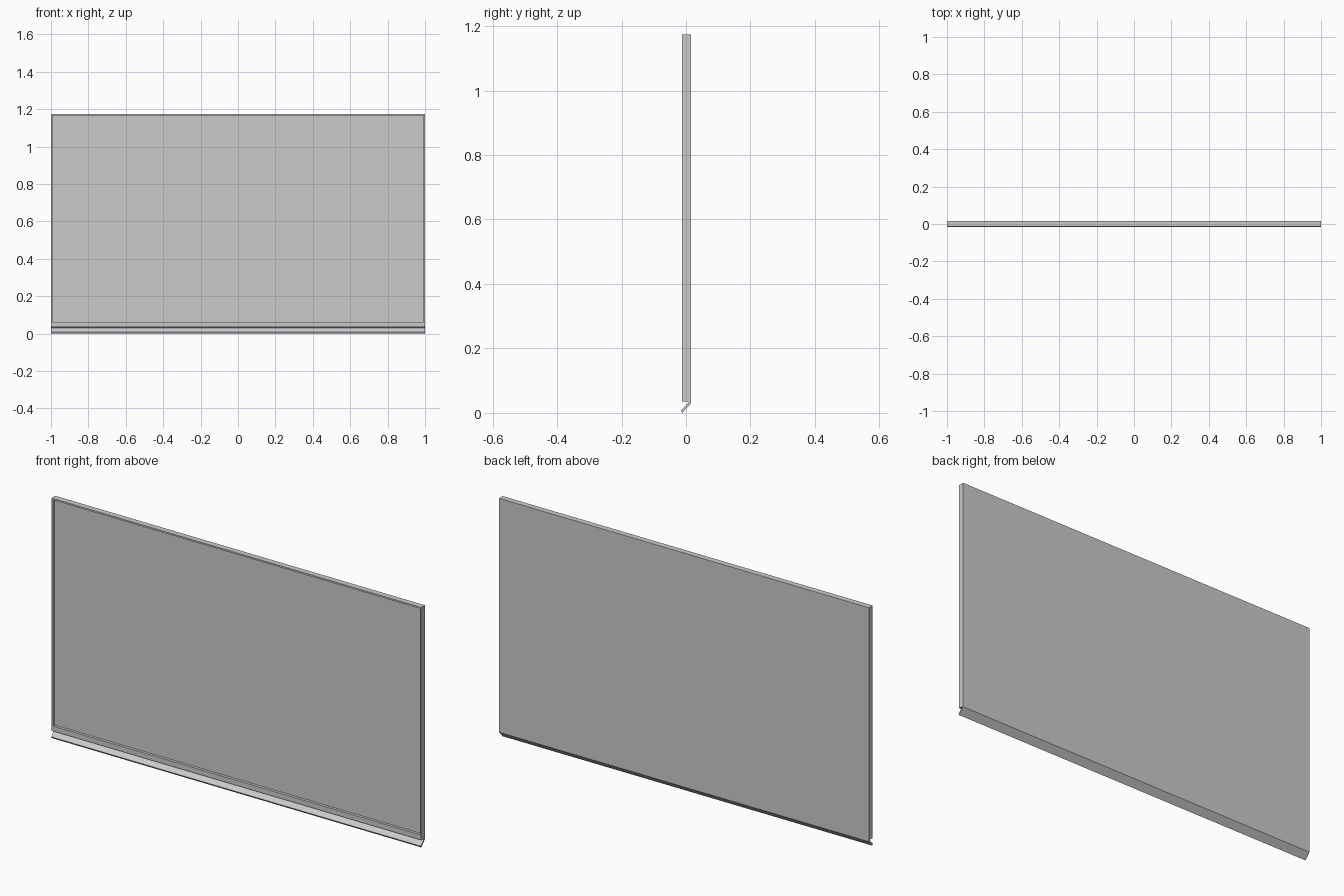
import bpy, bmesh

if "Cube" in bpy.data.objects:
    bpy.data.objects.remove(bpy.data.objects["Cube"])

FRONT, BACK = -0.0125, 0.016
BOTTOM, TOP = 0.036, 1.174
BORDER, CHIN_TOP, FLOOR_Y = 0.011, 0.061, 0.001


def add_object(name, bm):
    bmesh.ops.recalc_face_normals(bm, faces=bm.faces[:])
    mesh = bpy.data.meshes.new(name)
    bm.to_mesh(mesh)
    bm.free()
    obj = bpy.data.objects.new(name, mesh)
    bpy.context.collection.objects.link(obj)
    return obj


def extrude_profile(name, points, half_width):
    """Sweep a closed (y, z) profile along x."""
    bm = bmesh.new()
    face = bm.faces.new([bm.verts.new((-half_width, y, z)) for y, z in points])
    ext = bmesh.ops.extrude_face_region(bm, geom=[face])
    verts = [g for g in ext["geom"] if isinstance(g, bmesh.types.BMVert)]
    bmesh.ops.translate(bm, vec=(2 * half_width, 0, 0), verts=verts)
    return add_object(name, bm)


# Panel: thin slab with the screen recessed into the front, thicker lower border
bm = bmesh.new()
bmesh.ops.create_cube(bm, size=1)
for v in bm.verts:
    v.co = (v.co.x * 2,
            FRONT if v.co.y < 0 else BACK,
            BOTTOM if v.co.z < 0 else TOP)
bm.normal_update()
front = min(bm.faces, key=lambda f: f.calc_center_median().y)
bmesh.ops.inset_individual(bm, faces=[front], thickness=BORDER)
for v in front.verts:
    if v.co.z < 0.5:
        v.co.z = CHIN_TOP
ext = bmesh.ops.extrude_discrete_faces(bm, faces=[front])
screen = ext["faces"][0]
rim = [e for e in bm.edges if e.is_boundary and e not in screen.edges[:]]
for v in screen.verts:
    v.co.y = FLOOR_Y
bmesh.ops.bridge_loops(bm, edges=rim + screen.edges[:])
add_object("screen_panel", bm)

# Slanted strip running from the back lower edge forward and down
extrude_profile("lower_lip", [(BACK, BOTTOM), (BACK, 0.030), (-0.0115, 0.0),
                              (-0.016, 0.008), (0.008, 0.031), (0.004, BOTTOM)], 1.0)
